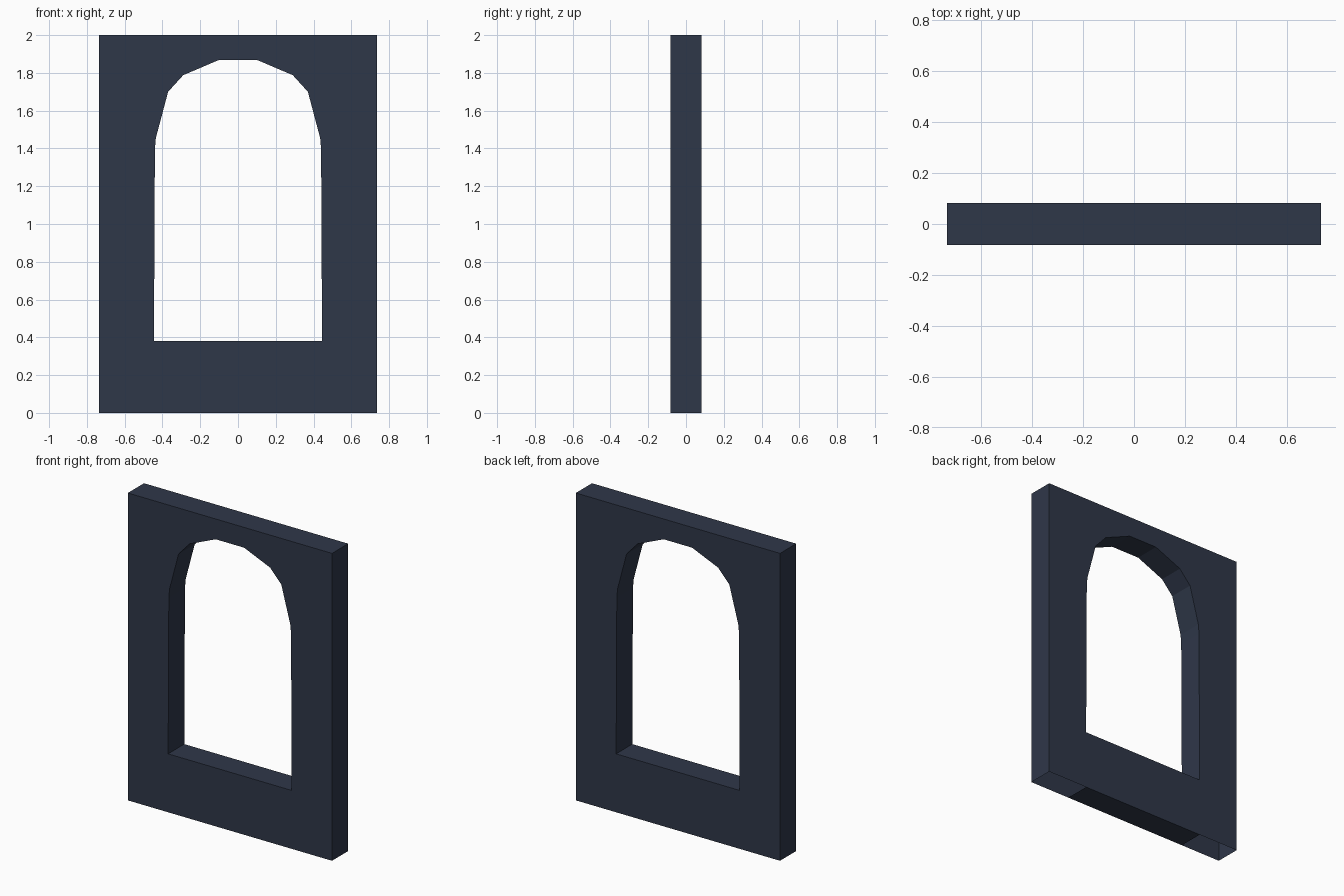
import bpy, bmesh
from mathutils import Vector

if "Cube" in bpy.data.objects:
    bpy.data.objects.remove(bpy.data.objects["Cube"])

W, H, D = 0.735, 2.0, 0.083      # half width, height, half depth
OPEN = 0.445                     # half width of opening at the sill

# right half of the arched opening, sill to crown, then mirrored
half = [(OPEN, 0.38), (0.44, 1.395), (0.435, 1.455), (0.37, 1.70),
        (0.29, 1.788), (0.102, 1.868)]
arch = half + [(-x, z) for x, z in reversed(half)]
outline = [(-W, 0), (-OPEN, 0), (OPEN, 0), (W, 0), (W, H), (-W, H)]

bm = bmesh.new()
rims = {-D: [], D: []}


def add_band(points, skip=()):
    """Run a band of quads from front to back along a closed profile."""
    n = len(points)
    front, back = ([bm.verts.new((x, y, z)) for x, z in points] for y in (-D, D))
    for i in range(n):
        j = (i + 1) % n
        rims[-D].append(bm.edges.new((front[i], front[j])))
        rims[D].append(bm.edges.new((back[i], back[j])))
        if i not in skip:
            bm.faces.new((front[i], front[j], back[j], back[i]))


# outer edge: the underside is closed only below the opening
add_band(outline, skip=(0, 2))
# reveal of the arched opening
add_band(arch)

# front and back wall faces around the opening
for y, edges in rims.items():
    bmesh.ops.triangle_fill(bm, edges=edges, use_beauty=True,
                            normal=Vector((0, 1 if y > 0 else -1, 0)))
bmesh.ops.recalc_face_normals(bm, faces=bm.faces[:])

# make sure the front wall faces outwards
front_faces = [f for f in bm.faces
               if all(v.co.y < 0 for v in f.verts)]
if front_faces and front_faces[0].normal.y > 0:
    bmesh.ops.reverse_faces(bm, faces=bm.faces[:])

mesh = bpy.data.meshes.new("arched_window_wall")
bm.to_mesh(mesh)
bm.free()

wall = bpy.data.objects.new("arched_window_wall", mesh)
bpy.context.collection.objects.link(wall)
mat = bpy.data.materials.new("dark slate blue")
mat.diffuse_color = (0.028, 0.038, 0.066, 1)
mat.use_nodes = True
mat.node_tree.nodes["Principled BSDF"].inputs["Base Color"].default_value = mat.diffuse_color
mesh.materials.append(mat)
